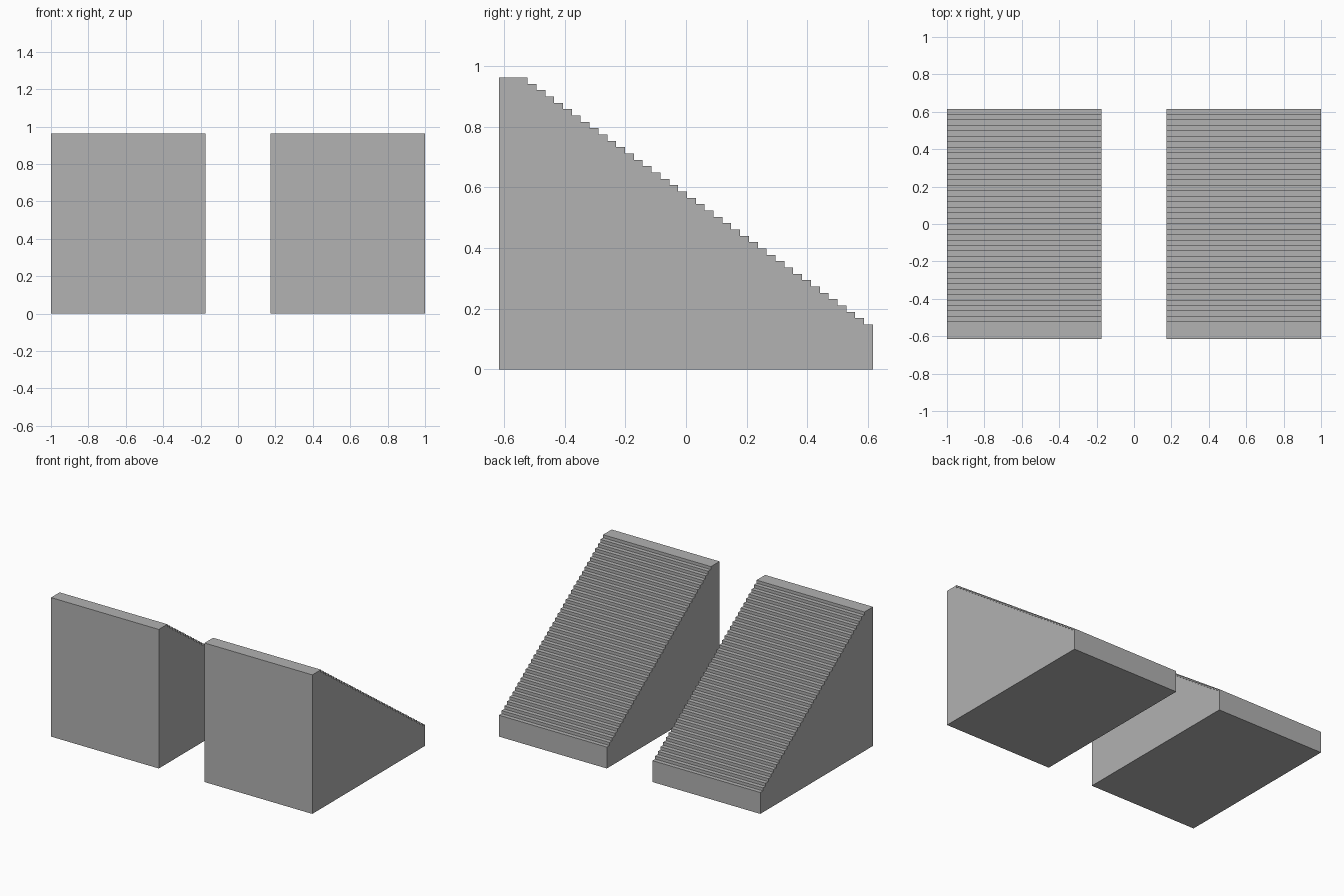
import bpy
import bmesh

STEPS = 39
FRONT, BACK = -0.616, 0.616
LEDGE_END = -0.522           # back edge of the flat top ledge
TOP, LOW = 0.962, 0.148      # heights of the top ledge and the last tread
INNER, OUTER = 0.175, 1.0    # distance of each block's sides from the centre

if "Cube" in bpy.data.objects:
    bpy.data.objects.remove(bpy.data.objects["Cube"])

# Single plain grey
grey = bpy.data.materials.new("stone_grey")
grey.use_nodes = True
colour = (0.445, 0.445, 0.445, 1)
grey.diffuse_color = colour
grey.node_tree.nodes["Principled BSDF"].inputs["Base Color"].default_value = colour


def stair_profile():
    """Side outline (y, z): tall front, steps descending to the back."""
    run = (BACK - LEDGE_END) / STEPS
    rise = (TOP - LOW) / STEPS
    points = [(BACK, 0), (FRONT, 0), (FRONT, TOP)]
    for i in range(STEPS):
        y = LEDGE_END + i * run
        points += [(y, TOP - i * rise), (y, TOP - (i + 1) * rise)]
    return points + [(BACK, LOW)]


def staircase(name, x0, x1):
    """Solid flight of steps extruded across from x0 to x1."""
    bm = bmesh.new()
    side = bm.faces.new([bm.verts.new((x0, y, z)) for y, z in stair_profile()])
    extruded = bmesh.ops.extrude_face_region(bm, geom=[side], use_keep_orig=True)
    moved = [v for v in extruded["geom"] if isinstance(v, bmesh.types.BMVert)]
    bmesh.ops.translate(bm, verts=moved, vec=(x1 - x0, 0, 0))
    bmesh.ops.recalc_face_normals(bm, faces=bm.faces)
    mesh = bpy.data.meshes.new(name)
    bm.to_mesh(mesh)
    bm.free()
    mesh.materials.append(grey)
    obj = bpy.data.objects.new(name, mesh)
    bpy.context.collection.objects.link(obj)
    return obj


# Matching flights on either side of the gap
staircase("left_staircase", INNER, OUTER)
staircase("right_staircase", -OUTER, -INNER)
